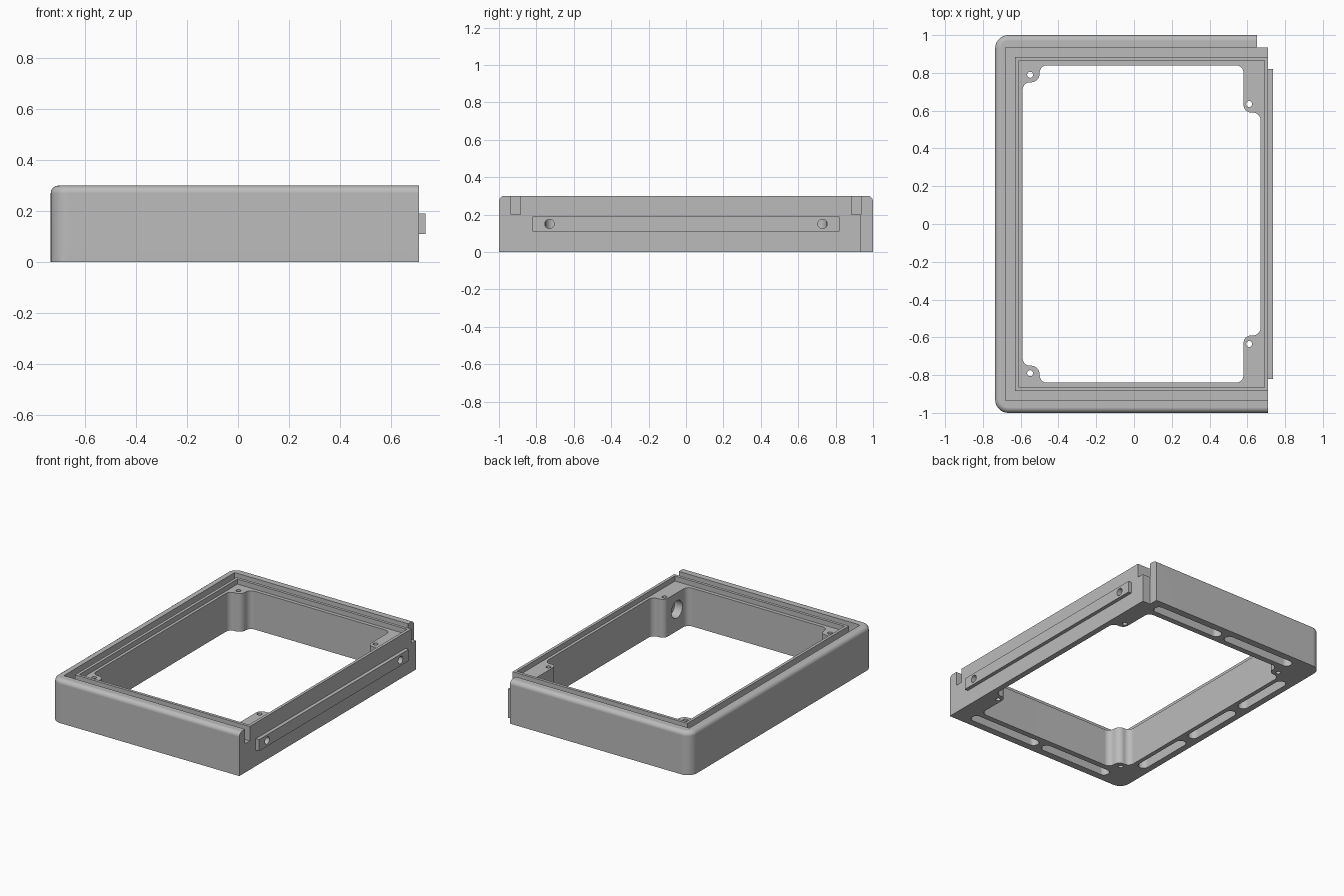
import bpy, bmesh, math
from mathutils import Vector, Matrix

cube = bpy.data.objects.get("Cube")
if cube:
    bpy.data.objects.remove(cube, do_unlink=True)

grey = bpy.data.materials.new("plain_grey")
grey.use_nodes = True
grey.diffuse_color = (0.5, 0.5, 0.5, 1)
grey.node_tree.nodes["Principled BSDF"].inputs["Base Color"].default_value = (0.5, 0.5, 0.5, 1)

LEFT, RIGHT, HEIGHT = -0.735, 0.71, 0.30


def make_object(name, bm):
    bmesh.ops.recalc_face_normals(bm, faces=bm.faces)
    mesh = bpy.data.meshes.new(name)
    bm.to_mesh(mesh)
    bm.free()
    mesh.materials.append(grey)
    obj = bpy.data.objects.new(name, mesh)
    bpy.context.scene.collection.objects.link(obj)
    return obj


def rounded(points, steps=8):
    """Turn (x, y, radius) corners into an outline with arcs."""
    out = []
    for i, (x, y, r) in enumerate(points):
        p = Vector((x, y))
        if r == 0:
            out.append(p)
            continue
        a = (Vector(points[i - 1][:2]) - p).normalized()
        b = (Vector(points[(i + 1) % len(points)][:2]) - p).normalized()
        for k in range(steps + 1):
            t = math.pi / 2 * k / steps
            out.append(p + a * r * (1 - math.sin(t)) + b * r * (1 - math.cos(t)))
    return out


def prism(name, outline, z0, z1):
    bm = bmesh.new()
    face = bm.faces.new([bm.verts.new((p[0], p[1], z0)) for p in outline])
    top = bmesh.ops.extrude_face_region(bm, geom=[face])["geom"]
    bmesh.ops.translate(bm, vec=(0, 0, z1 - z0),
                        verts=[v for v in top if isinstance(v, bmesh.types.BMVert)])
    return make_object(name, bm)


def rect(x0, x1, y0, y1, r=0):
    return rounded([(x0, y0, r), (x1, y0, r), (x1, y1, r), (x0, y1, r)])


def cylinder(name, radius, start, end):
    start, end = Vector(start), Vector(end)
    axis = end - start
    bm = bmesh.new()
    turn = axis.to_track_quat('Z', 'Y').to_matrix().to_4x4()
    bmesh.ops.create_cone(bm, cap_ends=True, segments=32, radius1=radius, radius2=radius,
                          depth=axis.length,
                          matrix=Matrix.Translation((start + end) / 2) @ turn)
    return make_object(name, bm)


def cut(target, cutter, keep=False):
    cutter.hide_render = True
    mod = target.modifiers.new("cut", 'BOOLEAN')
    mod.operation, mod.solver, mod.object = 'DIFFERENCE', 'EXACT', cutter
    bpy.context.view_layer.objects.active = target
    bpy.ops.object.modifier_apply(modifier=mod.name)
    if not keep:
        bpy.data.objects.remove(cutter, do_unlink=True)


# Frame block: two rounded corners and a rounded upper edge on three sides
long_end = RIGHT + 0.2
frame = prism("frame", rounded([(LEFT, -1, 0.07), (long_end, -1, 0),
                                (long_end, 1, 0), (LEFT, 1, 0.07)]), 0, HEIGHT)
bm = bmesh.new()
bm.from_mesh(frame.data)
rim = [e for e in bm.edges
       if all(v.co.z > HEIGHT - 0.001 for v in e.verts)
       and not all(v.co.x > long_end - 0.001 for v in e.verts)]
bmesh.ops.bevel(bm, geom=rim, offset=0.03, segments=6, profile=0.5, affect='EDGES')
bm.to_mesh(frame.data)
bm.free()

# Straight open side and the stepped rear corner
cut(frame, prism("side_trim", rect(RIGHT, 1.2, -1.2, 1.2), -0.1, 0.5))
cut(frame, prism("corner_trim", rect(0.65, 1.2, 0.935, 1.2), -0.1, 0.5))

# Seal groove around three sides, running out through the straight side
cut(frame, prism("groove", [(1, -0.935), (1, -0.885), (-0.63, -0.885), (-0.63, 0.885),
                            (1, 0.885), (1, 0.935), (-0.68, 0.935), (-0.68, -0.935)],
                 0.20, 0.5))

# Recessed ledge, then the opening that leaves the four screw bosses
cut(frame, prism("ledge", rect(-0.61, 0.69, -0.865, 0.865), 0.265, 0.5))
half = [(0.67, 0.59, 0.04), (0.58, 0.59, 0.04), (0.58, 0.84, 0.04),
        (-0.50, 0.84, 0.04), (-0.50, 0.75, 0.045), (-0.59, 0.75, 0.04)]
opening = half + [(x, -y, r) for x, y, r in reversed(half)]
cut(frame, prism("opening", rounded(opening), -0.1, 0.5))

# Mounting rail on the straight side
rail = prism("rail", rect(RIGHT, -LEFT, -0.82, 0.82), 0.11, 0.19)

for side in (-1, 1):
    # Screw holes through the bosses
    for x, y in ((-0.55, 0.79), (0.61, 0.635)):
        cut(frame, cylinder("screw_hole", 0.016, (x, side * y, -0.1), (x, side * y, 0.5)))
    # Cross holes through rail and wall, counterbored inside
    y = side * 0.73
    bolt = cylinder("bolt_hole", 0.025, (0.5, y, 0.15), (0.9, y, 0.15))
    cut(rail, bolt, keep=True)
    cut(frame, bolt)
    cut(frame, cylinder("counterbore", 0.06, (0.5, y, 0.15), (0.64, y, 0.15)))
    # Underside slots along front and back
    for x in (-0.275, 0.317):
        cut(frame, prism("slot", rect(x - 0.275, x + 0.275, side * 0.915 - 0.035,
                                      side * 0.915 + 0.035, 0.0349), -0.1, 0.15))

# Underside slots along the rounded side
for y in (-0.5, 0.0, 0.5):
    cut(frame, prism("slot", rect(-0.69, -0.62, y - 0.22, y + 0.22, 0.0349), -0.1, 0.15))

# Smooth the curved faces, keep the flat ones flat
for obj in (frame, rail):
    bpy.ops.object.select_all(action='DESELECT')
    obj.select_set(True)
    bpy.context.view_layer.objects.active = obj
    bpy.ops.object.shade_smooth_by_angle(angle=math.radians(30))
    weighted = obj.modifiers.new("flat_normals", 'WEIGHTED_NORMAL')
    weighted.keep_sharp = True
